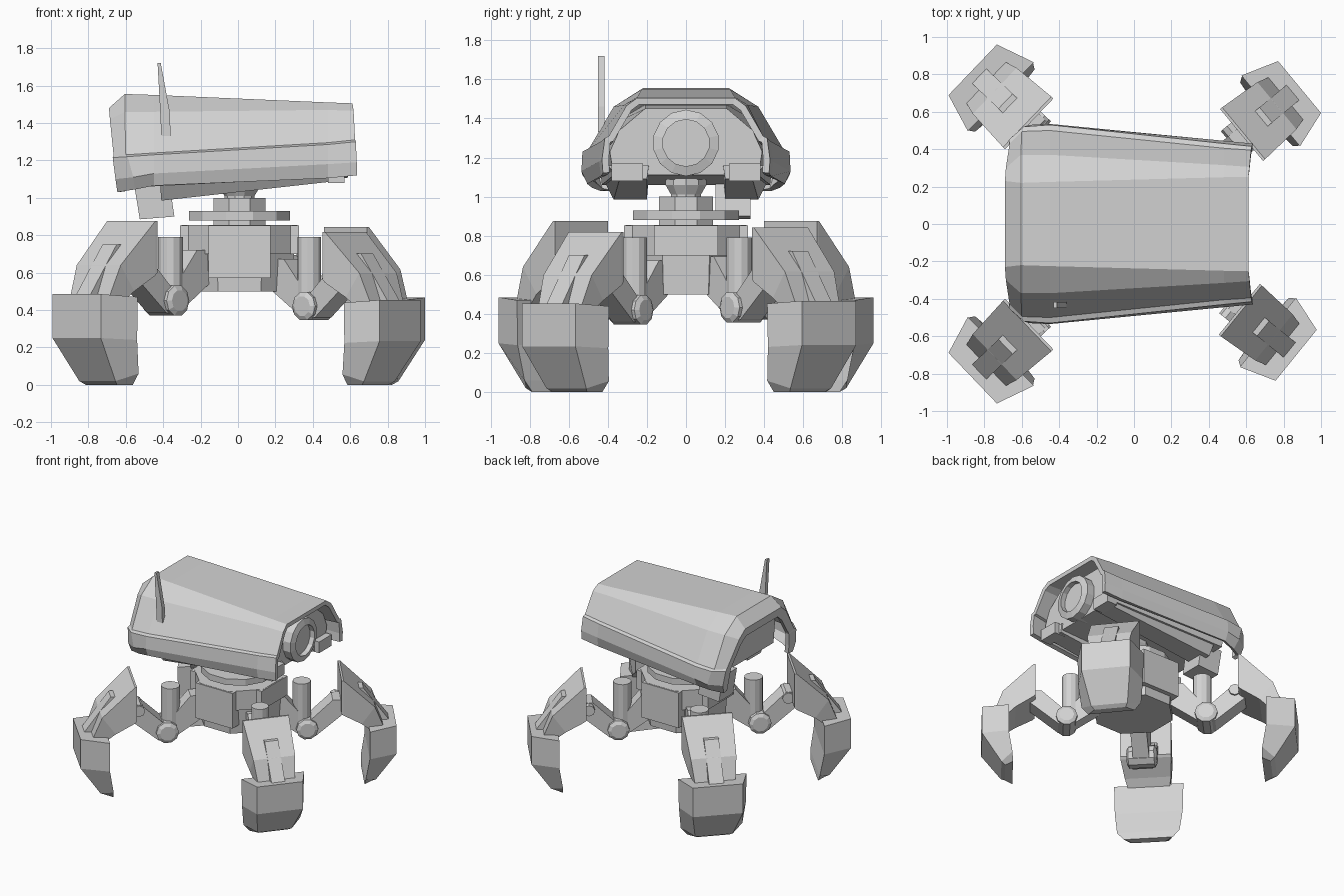
import bpy, bmesh, math
from mathutils import Matrix, Vector

if "Cube" in bpy.data.objects:
    bpy.data.objects.remove(bpy.data.objects["Cube"])

grey = bpy.data.materials.new("light_grey")
grey.diffuse_color = (0.65, 0.65, 0.65, 1)
grey.use_nodes = True
grey.node_tree.nodes["Principled BSDF"].inputs["Base Color"].default_value = grey.diffuse_color


def finish(name, bm, matrix=None):
    bmesh.ops.recalc_face_normals(bm, faces=bm.faces[:])
    me = bpy.data.meshes.new(name)
    bm.to_mesh(me)
    bm.free()
    me.materials.append(grey)
    ob = bpy.data.objects.new(name, me)
    bpy.context.collection.objects.link(ob)
    if matrix:
        me.transform(matrix)
    return ob


def loft(name, rings, closed=True, matrix=None):
    """Skin a list of equal-length point rings; closed rings get end caps."""
    bm = bmesh.new()
    vs = [[bm.verts.new(p) for p in ring] for ring in rings]
    n = len(vs[0])
    for a, b in zip(vs, vs[1:]):
        for i in range(n if closed else n - 1):
            j = (i + 1) % n
            bm.faces.new((a[i], a[j], b[j], b[i]))
    if closed:
        bm.faces.new(vs[0])
        bm.faces.new(vs[-1])
    return finish(name, bm, matrix)


def plate(name, profile, w0, w1, matrix=None):
    """Extrude an x-z profile from y = w0 to y = w1."""
    return loft(name, [[(x, w, z) for x, z in profile] for w in (w0, w1)], True, matrix)


def tube(name, sections, sides, matrix=None, turn=0.0):
    """Turned solid about z from (radius, height) sections."""
    rings = [[(r * math.cos(turn + 2 * math.pi * k / sides),
               r * math.sin(turn + 2 * math.pi * k / sides), z) for k in range(sides)]
             for r, z in sections]
    return loft(name, rings, True, matrix)


def box(name, x0, x1, y0, y1, z0, z1, matrix=None):
    return plate(name, [(x0, z0), (x1, z0), (x1, z1), (x0, z1)], y0, y1, matrix)


def both(half):
    """Mirror half an arch (top centre outwards) across y = 0."""
    return [(x, -y, z) for x, y, z in reversed(half)] + half


# Hood: arched shell with a ledge along its skirt, open at the bottom and both ends
hood = loft("hood", [both(h) for h in (
    [(-.678, .20, 1.41), (-.672, .26, 1.36), (-.66, .365, 1.21), (-.66, .37, 1.20), (-.65, .385, 1.10), (-.64, .39, 1.03)],
    [(-.69, .23, 1.48), (-.685, .30, 1.42), (-.665, .43, 1.225), (-.67, .45, 1.215), (-.655, .465, 1.10), (-.645, .44, 1.03)],
    [(-.605, .22, 1.555), (-.605, .37, 1.46), (-.60, .495, 1.23), (-.59, .52, 1.22), (-.56, .53, 1.11), (-.55, .48, 1.045)],
    [(-.45, .225, 1.55), (-.45, .37, 1.46), (-.45, .50, 1.24), (-.45, .53, 1.23), (-.45, .535, 1.13), (-.45, .505, 1.065)],
    [(.48, .25, 1.51), (.48, .315, 1.47), (.48, .405, 1.295), (.48, .43, 1.285), (.48, .445, 1.18), (.48, .435, 1.105)],
    [(.612, .25, 1.505), (.618, .305, 1.465), (.626, .395, 1.31), (.63, .415, 1.30), (.635, .43, 1.19), (.635, .425, 1.12)],
)], closed=False)
shell = hood.modifiers.new("thickness", 'SOLIDIFY')
shell.thickness = 0.035
shell.offset = -1

# Camera body inside the hood
def body_ring(x, top, bottom, w):
    half = [(x, .21, top), (x, w - .05, top - .11), (x, w, 1.23), (x, w - .02, bottom)]
    return both(half)


loft("camera_body", [body_ring(-.48, 1.47, 1.06, .45), body_ring(.52, 1.45, 1.11, .39)])

# Sloping rails under the body and blocks beside the lens
for s in (-1, 1):
    loft("under_rail", [
        [(-.42, s * .19, 1.12), (-.42, s * .44, 1.12), (-.41, s * .37, .985), (-.41, s * .20, .985)],
        [(.53, s * .19, 1.16), (.53, s * .40, 1.16), (.53, s * .34, 1.09), (.53, s * .20, 1.09)]])
    box("lens_side_block", .48, .57, s * .22, s * .38, 1.08, 1.17)

# Lens barrel with a recessed glass
lens = Matrix.Translation((0, 0, 1.275)) @ Matrix.Rotation(math.pi / 2, 4, 'Y')
tube("lens_barrel", [(.17, .45), (.17, .585), (.12, .60), (.12, .56)], 14, lens)

# Rear counterweight block
plate("rear_block", [(-.56, 1.10), (-.525, .885), (-.34, .90), (-.37, 1.10)], .15, .33)

# Antenna
plate("antenna", [(-.41, 1.33), (-.36, 1.33), (-.365, 1.46), (-.413, 1.72), (-.43, 1.72), (-.418, 1.5)],
      -.45, -.417)

# Neck and turntable
e = math.pi / 8
mid = Matrix.Translation((.008, 0, 0))
tube("neck", [(.15, .84), (.15, 1.0)], 8, mid, e)
tube("turntable", [(.28, .88), (.28, .93)], 12, mid, math.pi / 12)
tube("neck_joint", [(.08, .99), (.08, 1.01), (.11, 1.06), (.11, 1.13)], 10, mid)

# Octagonal hub with a narrower base
tube("hub", [(.335, .70), (.335, .855)], 8, mid, e)
tube("hub_base", [(.30, .50), (.315, .71)], 8, mid, e)
for k in range(4):
    box("hub_panel", .18, .318, -.165, .165, .70 if k % 2 == 0 else .57, .853,
        mid @ Matrix.Rotation(k * math.pi / 2, 4, 'Z'))

# Legs: local x points outwards, y is the width
def foot_ring(ro, to, zo, ri, ti, zi):
    return [(ro, -to, zo), (ro, to, zo), (ri, ti, zi), (ri, -ti, zi)]


def leg(prefix, angle, scale, shift=(0, 0, 0)):
    m = Matrix.Rotation(math.radians(angle), 4, 'Z') @ Matrix.Scale(scale, 4)
    link = Matrix.Translation(shift) @ m

    # Armoured upper leg with a raised bar
    outer = [(.775, .875, .187), (.79, .875, .187), (1.03, .64, .17), (1.10, .46, .15)]
    inner = [(.775, .60, .187), (.79, .585, .187), (.93, .50, .17), (1.0, .44, .15)]
    loft(prefix + "_upper_leg", [
        [(ro, -w, zo), (ro, w, zo), (ri, w, zi), (ri, -w, zi)]
        for (ro, zo, w), (ri, zi, _) in zip(outer, inner)], True, m)
    plate(prefix + "_leg_bar", [(.89, .75), (.95, .75), (1.16, .46), (1.05, .46), (.98, .64)],
          -.055, .055, m)

    # Claw foot
    loft(prefix + "_foot", [
        foot_ring(1.193, .187, .485, .985, .255, .47),
        foot_ring(1.193, .187, .25, .985, .25, .24),
        foot_ring(1.04, .14, .02, .955, .23, .06),
        foot_ring(1.01, .12, 0, .95, .18, 0)], True, m)

    # Knee joint, piston and the two arms
    knee = link @ Matrix.Translation((.535, 0, .45)) @ Matrix.Rotation(math.pi / 2, 4, 'X')
    tube(prefix + "_knee", [(.058, -.11), (.084, -.095), (.084, .095), (.058, .11)], 10, knee)
    tube(prefix + "_piston", [(.069, .45), (.069, .79 / scale)], 12, link @ Matrix.Translation((.50, 0, 0)))
    plate(prefix + "_hub_arm", [(.27, .72), (.36, .72), (.56, .48), (.50, .38), (.27, .54)], -.06, .06, link)
    plate(prefix + "_outer_arm", [(.51, .375), (.60, .385), (.82, .57), (.82, .68), (.73, .68), (.54, .50)],
          -.075, .075, link)
    pivot = m @ Matrix.Translation((.745, 0, .635)) @ Matrix.Rotation(math.pi / 2, 4, 'X')
    tube(prefix + "_pivot", [(.045, -.09), (.045, .09)], 8, pivot)


leg("front_left", 223.7, 1.0)
leg("back_left", 136.3, 1.0)
leg("front_right", -39.0, .935, (.018, .03, 0))
leg("back_right", 39.6, .963, (.008, -.035, 0))
